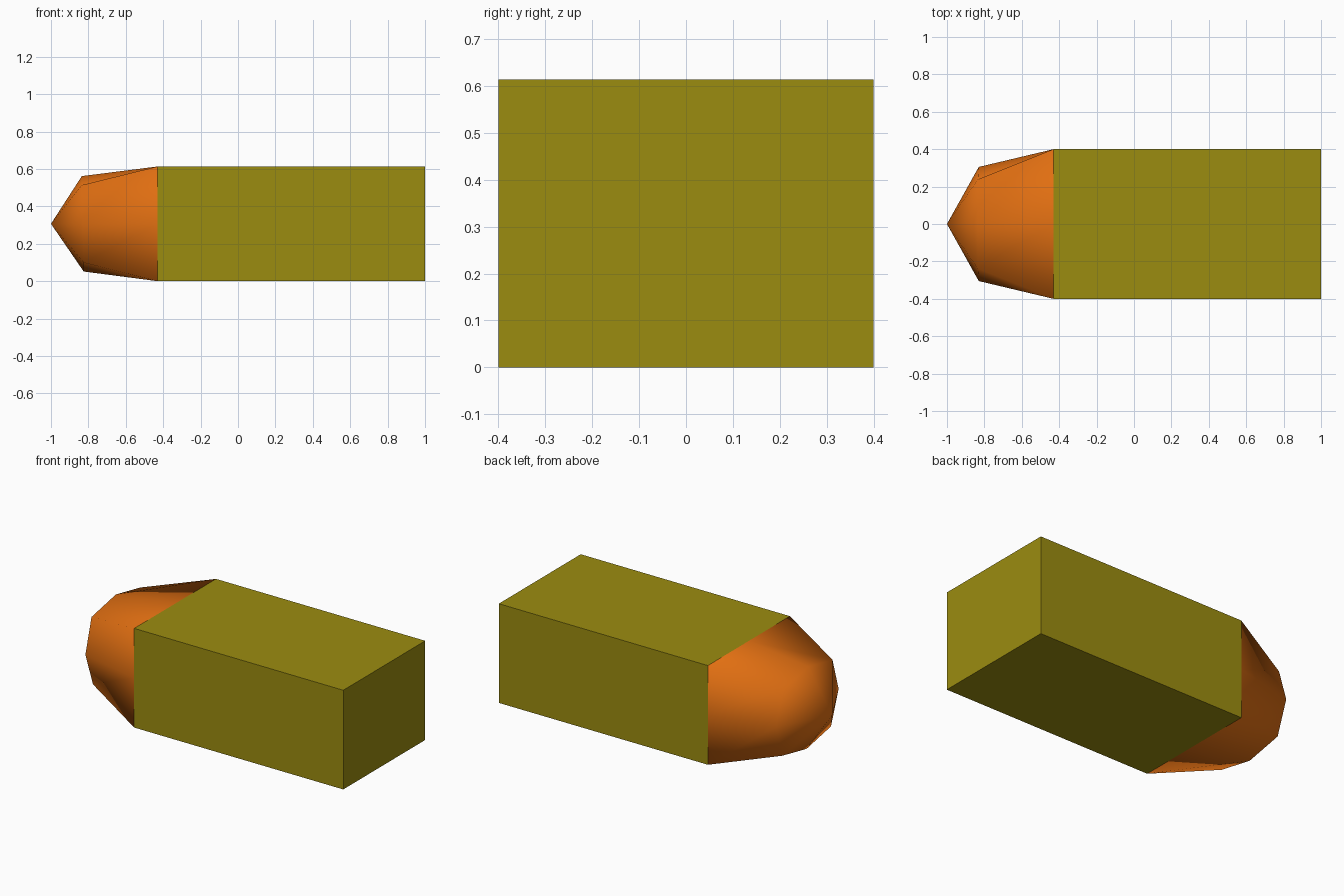
import bpy
import bmesh

if "Cube" in bpy.data.objects:
    bpy.data.objects.remove(bpy.data.objects["Cube"])

HALF_Y, TOP, MID = 0.4, 0.613, 0.3065
JOIN_X, RING_X = -0.43, -0.83


def material(name, colour):
    m = bpy.data.materials.new(name)
    m.diffuse_color = (*colour, 1)
    m.use_nodes = True
    m.node_tree.nodes["Principled BSDF"].inputs["Base Color"].default_value = m.diffuse_color
    return m


def add_part(name, bm, mat, smooth):
    bmesh.ops.recalc_face_normals(bm, faces=bm.faces)
    mesh = bpy.data.meshes.new(name)
    bm.to_mesh(mesh)
    bm.free()
    mesh.materials.append(mat)
    for p in mesh.polygons:
        p.use_smooth = smooth
    obj = bpy.data.objects.new(name, mesh)
    bpy.context.collection.objects.link(obj)
    return obj


olive = material("olive", (0.33, 0.265, 0.005))
orange = material("orange", (0.76, 0.16, 0.006))

# Rectangular casing
bm = bmesh.new()
bmesh.ops.create_cube(bm, size=1)
for v in bm.verts:
    v.co.x = 1.0 if v.co.x > 0 else JOIN_X
    v.co.y *= 2 * HALF_Y
    v.co.z = TOP if v.co.z > 0 else 0
add_part("casing", bm, olive, False)

# Nose: rectangular base, rounded eight-point ring, and a tip
directions = [(1, 0), (1, 1), (0, 1), (-1, 1), (-1, 0), (-1, -1), (0, -1), (1, -1)]
bm = bmesh.new()
base, ring = [], []
for y, z in directions:
    corner = y != 0 and z != 0
    ry, rz = (0.238, 0.207) if corner else (0.305, 0.255)
    base.append(bm.verts.new((JOIN_X, y * HALF_Y, MID + z * MID)))
    ring.append(bm.verts.new((RING_X - 0.005 * z, y * ry, MID + z * rz)))
tip = bm.verts.new((-1, 0, MID))
for i in range(8):
    j = (i + 1) % 8
    bm.faces.new((base[i], base[j], ring[j], ring[i]))
    bm.faces.new((ring[i], ring[j], tip))
add_part("nose", bm, orange, True)
